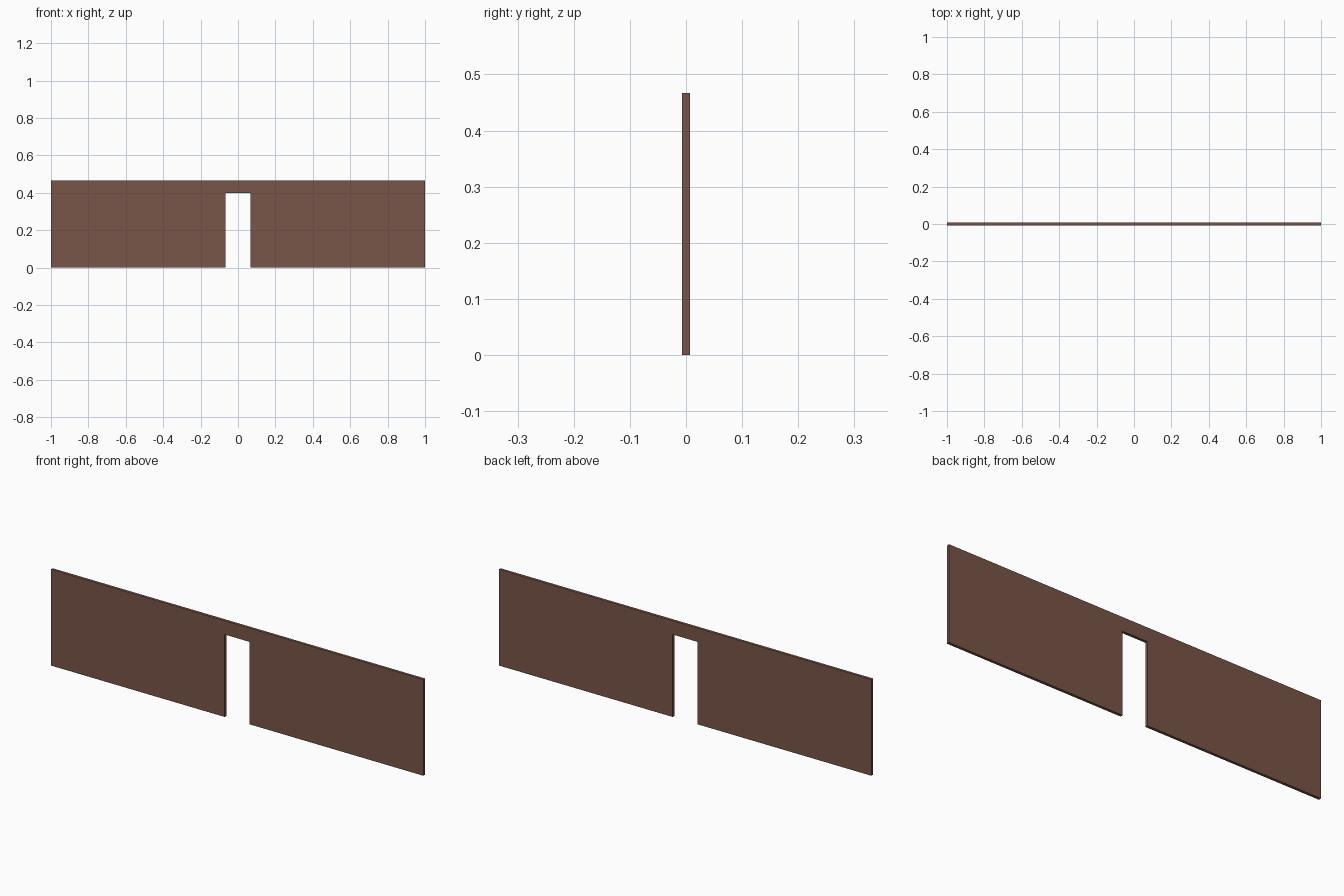
import bpy, bmesh

if "Cube" in bpy.data.objects:
    bpy.data.objects.remove(bpy.data.objects["Cube"])

W, H, T = 1.0, 0.467, 0.0067      # half width, height, half thickness
DOOR_W, DOOR_H = 0.0667, 0.40     # half width and height of the doorway

brown = bpy.data.materials.new("brown")
brown.diffuse_color = (0.191, 0.091, 0.065, 1)
brown.use_nodes = True
brown.node_tree.nodes["Principled BSDF"].inputs["Base Color"].default_value = brown.diffuse_color

# Wall outline with the doorway notch, extruded through its thickness
outline = [(-W, 0), (-DOOR_W, 0), (-DOOR_W, DOOR_H), (DOOR_W, DOOR_H),
           (DOOR_W, 0), (W, 0), (W, H), (-W, H)]
bm = bmesh.new()
face = bm.faces.new([bm.verts.new((x, -T, z)) for x, z in outline])
ext = bmesh.ops.extrude_face_region(bm, geom=[face])
moved = [g for g in ext["geom"] if isinstance(g, bmesh.types.BMVert)]
bmesh.ops.translate(bm, verts=moved, vec=(0, 2 * T, 0))

# Keep the front cap if the extrusion removed it
if not any(all(abs(v.co.y + T) < 1e-6 for v in f.verts) for f in bm.faces):
    bmesh.ops.holes_fill(bm, edges=[e for e in bm.edges if e.is_boundary], sides=0)
bmesh.ops.recalc_face_normals(bm, faces=bm.faces)

mesh = bpy.data.meshes.new("wall_with_doorway")
bm.to_mesh(mesh)
bm.free()
mesh.materials.append(brown)
bpy.context.collection.objects.link(bpy.data.objects.new("wall_with_doorway", mesh))
